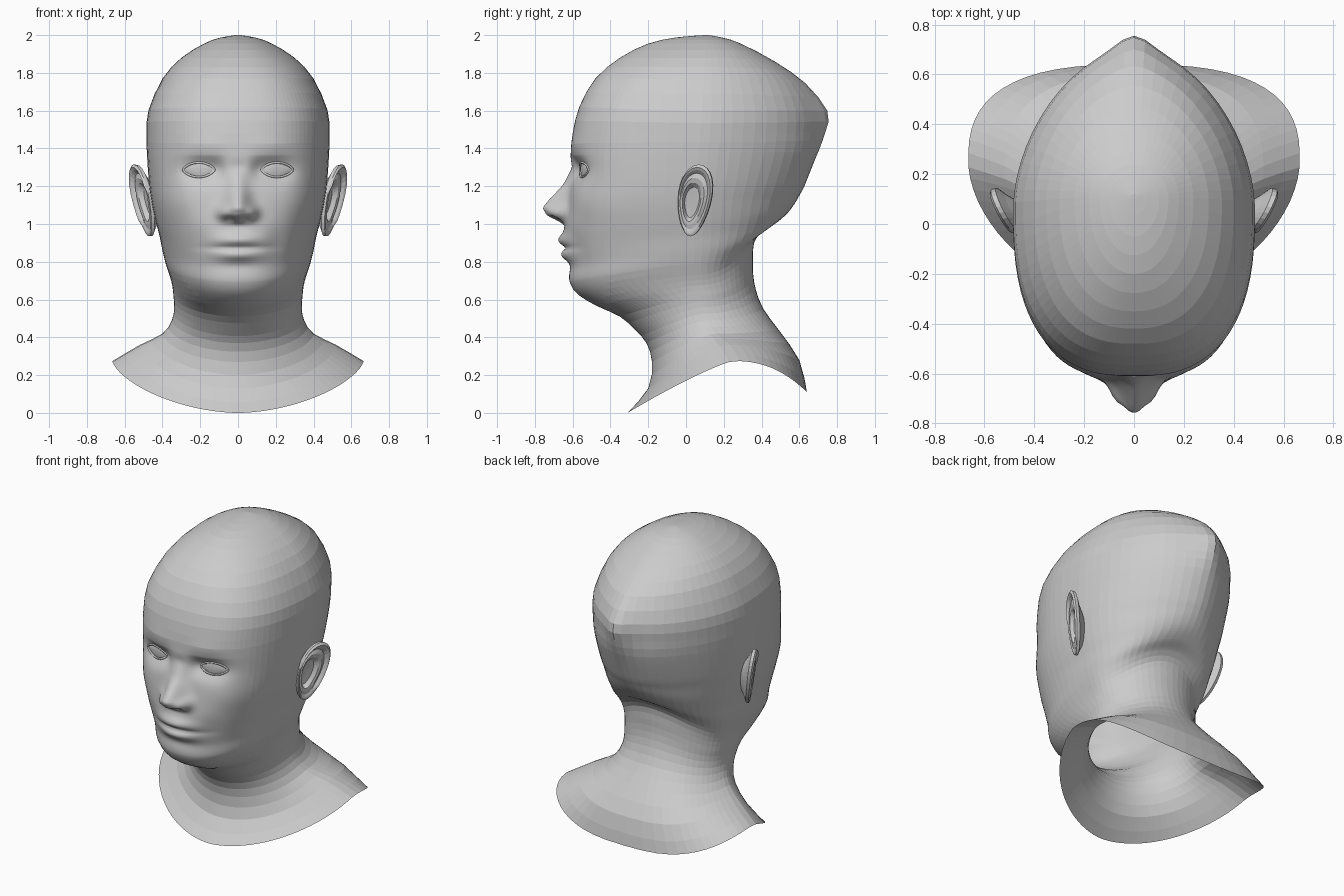
import bpy, bmesh, math
from mathutils import Vector
from mathutils.bvhtree import BVHTree

if "Cube" in bpy.data.objects:
    bpy.data.objects.remove(bpy.data.objects["Cube"], do_unlink=True)

clay = bpy.data.materials.new("clay_grey")
clay.use_nodes = True
clay.diffuse_color = (0.6, 0.6, 0.6, 1)
clay.node_tree.nodes["Principled BSDF"].inputs["Base Color"].default_value = (0.6, 0.6, 0.6, 1)

# Matching control points from the neck opening up to the crown
FRONT = [(-.31, 0), (-.2, .13), (-.18, .27), (-.21, .37), (-.27, .44), (-.35, .51),
         (-.47, .565), (-.57, .625), (-.615, .69), (-.62, .78), (-.64, .87), (-.645, .97),
         (-.63, 1.08), (-.615, 1.2), (-.61, 1.37), (-.6, 1.48), (-.565, 1.62),
         (-.48, 1.77), (-.35, 1.88), (-.2, 1.955), (-.05, 1.988), (.1, 2)]
SIDE = [(.665, .25, .275), (.52, .2, .36), (.4, .14, .42), (.35, .1, .49), (.338, .08, .56),
        (.342, .07, .62), (.348, .05, .675), (.362, .04, .73), (.382, .03, .79), (.4, .03, .86),
        (.416, .03, .94), (.437, .03, 1.02), (.458, .03, 1.12), (.472, .04, 1.22),
        (.483, .05, 1.38), (.485, .06, 1.48), (.475, .07, 1.6), (.4, .08, 1.77),
        (.3, .09, 1.88), (.18, .1, 1.955), (.1, .1, 1.985), (.015, .11, 2)]
BACK = [(.64, .11), (.6, .28), (.49, .44), (.41, .55), (.37, .65), (.355, .74), (.355, .82),
        (.36, .9), (.4, .955), (.47, 1), (.53, 1.05), (.57, 1.1), (.6, 1.15), (.635, 1.22),
        (.693, 1.385), (.703, 1.49), (.7, 1.6), (.622, 1.745), (.47, 1.86), (.29, 1.955),
        (.2, 1.985), (.12, 2)]
# Squareness of the front and back half of each section
FRONT_POWER = [1.8, 1.9] + [2] * 4 + [2.1, 2.15, 2.2, 2.2, 2.25, 2.35, 2.5] + [2.6] * 4 + [2.5, 2.3, 2.1, 2, 2]
BACK_POWER = [2.7, 2.6, 2.3, 2.1] + [2] * 5 + [1.95, 1.85, 1.8] + [1.77] * 6 + [1.85, 2, 2, 2]
KEYS = [f + s + b + (p, q) for f, s, b, p, q in zip(FRONT, SIDE, BACK, FRONT_POWER, BACK_POWER)]
NOSE = [(.995, 0), (1.02, .045), (1.045, .1), (1.085, .13), (1.12, .108), (1.21, .035), (1.3, -.008), (1.35, 0)]

# Soft facial forms: centre x, centre z, spread x, spread z, forward push
FORMS = [(.2, 1.285, .1, .065, -.05),     # eye socket
         (.11, 1.29, .04, .05, -.025),    # inner eye corner
         (.17, 1.39, .1, .035, .012),     # brow
         (.32, 1.12, .1, .1, .012),       # cheekbone
         (.075, 1.06, .033, .035, .045),  # nostril wing
         (.042, 1.025, .02, .014, -.018), # nostril
         (0, .915, .11, .033, .032),      # upper lip
         (0, .835, .11, .03, .028),       # lower lip
         (0, .874, .15, .012, -.016),     # mouth line
         (.2, .9, .05, .07, -.008),       # mouth corner
         (0, .775, .12, .03, -.006)]      # chin crease


def spline(keys, k, t):
    a, b, c, d = (keys[min(max(k + i, 0), len(keys) - 1)] for i in (-1, 0, 1, 2))
    return [q + .5 * t * (r - p + t * (2 * p - 5 * q + 4 * r - s + t * (3 * (q - r) + s - p)))
            for p, q, r, s in zip(a, b, c, d)]


def face_push(x, z):
    x = abs(x)
    push = sum(m * math.exp(-((x - cx) / sx) ** 2 - ((z - cz) / sz) ** 2)
               for cx, cz, sx, sz, m in FORMS)
    for (z0, h0), (z1, h1) in zip(NOSE, NOSE[1:]):
        if z0 <= z < z1:
            height = h0 + (h1 - h0) * (z - z0) / (z1 - z0)
            width = .068 - .026 * min(max((z - 1.08) / .2, 0), 1)
            push += height * math.exp(-(x / width) ** 2.2)
    return push


def section_point(ring, a):
    fy, fz, w, sy, sz, by, bz, fp, bp = ring
    c, s = math.cos(a), math.sin(a)
    front = c > 0
    power = 2 / (fp if front else bp)
    x = math.copysign(w * abs(s) ** power, s)
    reach = abs(c) ** power
    if front:
        y, z = sy + (fy - sy) * reach, sz + (fz - sz) * reach ** 1.2
        y -= face_push(x, z) * min(1, 3 * reach)
    else:
        y, z = sy + (by - sy) * reach, sz + (bz - sz) * reach ** 2.3
        # Pinched ridge at the back of the skull
        y += .05 * reach * math.exp(-(x / .09) ** 2 - ((z - 1.57) / .14) ** 2)
    return x, y, z


def bridge(bm, rings):
    for lower, upper in zip(rings, rings[1:]):
        n = len(lower)
        for i in range(n):
            j = (i + 1) % n
            bm.faces.new((lower[i], lower[j], upper[j], upper[i]))


def finish(bm, name):
    bmesh.ops.recalc_face_normals(bm, faces=bm.faces)
    # Fine facial forms are smooth, the rest stays faceted
    for face in bm.faces:
        centre = face.calc_center_median()
        face.smooth = centre.y < -.42 and centre.z < 1.45
    mesh = bpy.data.meshes.new(name)
    bm.to_mesh(mesh)
    mesh.materials.append(clay)
    obj = bpy.data.objects.new(name, mesh)
    bpy.context.collection.objects.link(obj)


# Head and neck: tilted sections, finer over the face, open below
COLUMNS = 42
half = [math.pi * (i / COLUMNS) ** 1.65 for i in range(COLUMNS + 1)]
angles = half + [-a for a in half[-2:0:-1]]
head = bmesh.new()
rings = []
for k in range(len(KEYS) - 1):
    steps = 10 if 11 <= k < 14 else 7 if 8 <= k < 11 else 2
    for i in range(steps):
        ring = spline(KEYS, k, i / steps)
        rings.append([head.verts.new(section_point(ring, a)) for a in angles])
rings.append([head.verts.new(section_point(KEYS[-1], a)) for a in angles])
bridge(head, rings)
head.faces.new(rings[-1])
finish(head, "head_and_neck")
skin = BVHTree.FromBMesh(head)


def skin_y(x, z):
    hit = skin.ray_cast(Vector((x, -2, z)), Vector((0, 1, 0)))[0]
    return hit.y if hit else -.5


def almond(side, r, t):
    s = math.sin(t)
    x = side * (.207 + .08 * r * math.cos(t))
    z = 1.287 + .037 * r * s * abs(s) ** .4
    return x, skin_y(x, z), z


def build_eye(side, label):
    # Eyeball: shallow almond dome resting on the socket
    bm = bmesh.new()
    turns = [math.tau * i / 24 for i in range(24)]
    loops = []
    for r in (1, .8, .6, .4, .2):
        loop = []
        for t in turns:
            x, y, z = almond(side, r, t)
            loop.append(bm.verts.new((x, y + .003 - .018 * (1 - r * r), z)))
        loops.append(loop)
    bridge(bm, loops)
    bm.faces.new(loops[-1])
    finish(bm, label + "_eyeball")
    # Eyelids: thin rim following the almond
    curve = bpy.data.curves.new(label + "_eyelids", "CURVE")
    curve.dimensions = "3D"
    curve.bevel_depth = .006
    curve.bevel_resolution = 1
    path = curve.splines.new("POLY")
    path.points.add(len(turns) - 1)
    for point, t in zip(path.points, turns):
        x, y, z = almond(side, 1.04, t)
        point.co = (x, y - .001, z, 1)
    path.use_cyclic_u = True
    curve.materials.append(clay)
    bpy.context.collection.objects.link(bpy.data.objects.new(label + "_eyelids", curve))


# Ear section from the hollow, over the rolled rim, to the back: radius, height
EAR = [(.14, -.028), (.42, -.026), (.54, -.004), (.66, .0), (.78, -.008), (.86, .006),
       (.93, .012), (1, .002), (.99, -.016), (.75, -.035), (.4, -.07)]


def build_ear(side, label):
    bm = bmesh.new()
    loops = []
    for r, h in EAR:
        loop = []
        for i in range(28):
            t = math.tau * i / 28
            c, s = math.cos(t), math.sin(t)
            # The lobe and the front edge stay flat
            flat = s < -.75 or (c < -.5 and s < .3)
            lift = h * (.3 if flat and h > -.015 else 1)
            dz = .19 * r * s - .02 * (1 - r)
            y = .045 + .088 * r * (1 + .2 * s) * c + .12 * dz - .035 * (1 - r)
            x = .508 + .48 * (y - .04) + .15 * dz + lift
            loop.append(bm.verts.new((side * x, y - .3 * lift, 1.125 + dz)))
        loops.append(loop)
    bridge(bm, loops)
    bm.faces.new(loops[0])
    bm.faces.new(loops[-1])
    finish(bm, label + "_ear")


for side, label in ((1, "left"), (-1, "right")):
    build_eye(side, label)
    build_ear(side, label)
